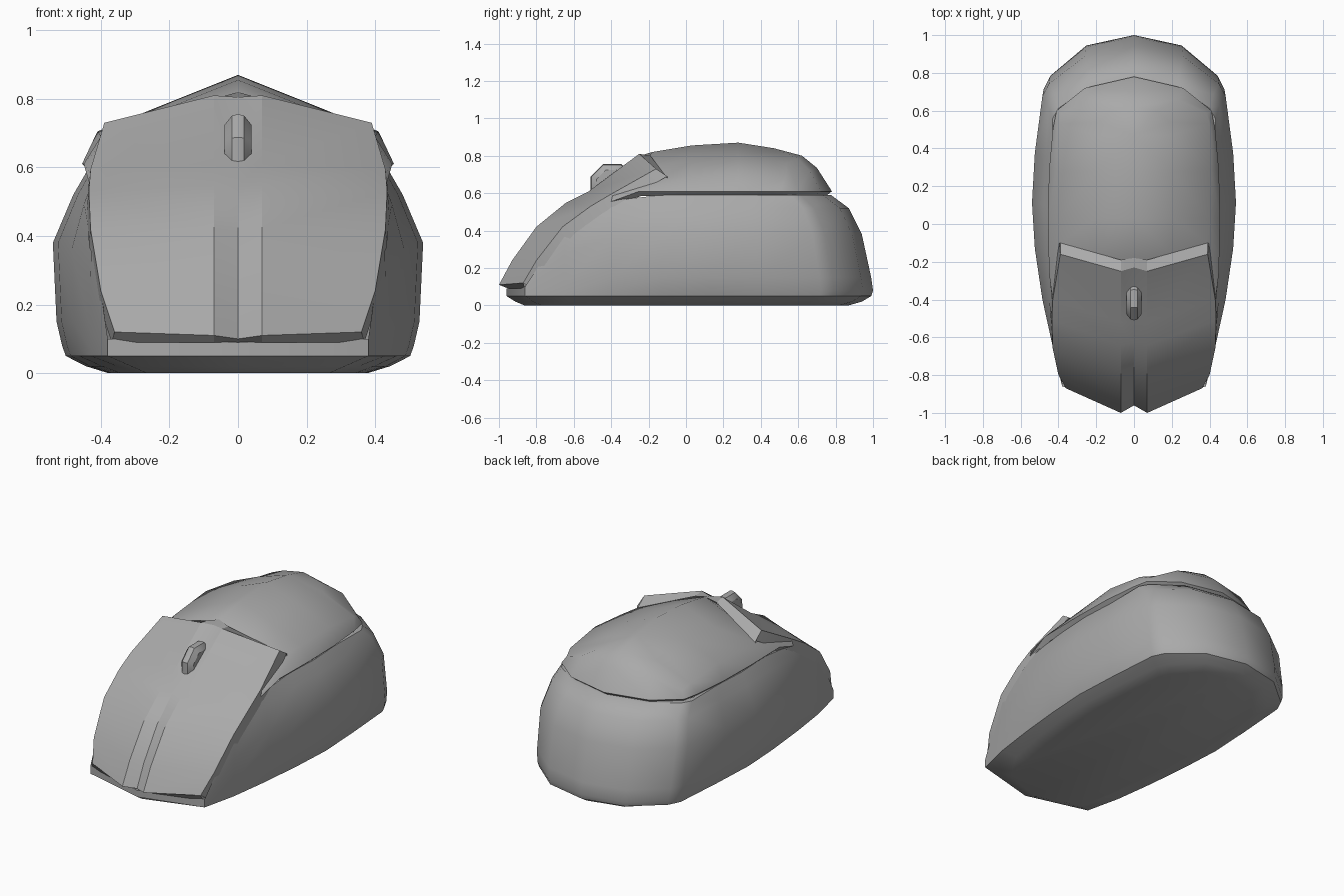
import bpy
import bmesh
import math

default_cube = bpy.data.objects.get("Cube")
if default_cube:
    bpy.data.objects.remove(default_cube, do_unlink=True)

grey = bpy.data.materials.new("mid_grey")
grey.use_nodes = True
grey.diffuse_color = (0.4, 0.4, 0.4, 1)
shader = next(n for n in grey.node_tree.nodes if n.type == 'BSDF_PRINCIPLED')
shader.inputs["Base Color"].default_value = grey.diffuse_color


def loft(name, rows, angle, mirrored=True, wrap=False, cap_first=False):
    """Skin a grid of points; mirrored grids hold the half with x >= 0."""
    bm = bmesh.new()
    grid = [[bm.verts.new(point) for point in row] for row in rows]
    pairs = list(zip(grid, grid[1:]))
    if wrap:
        pairs.append((grid[-1], grid[0]))
    for lower, upper in pairs:
        for i in range(len(lower) - 1):
            bm.faces.new((lower[i], lower[i + 1], upper[i + 1], upper[i]))
    if cap_first:
        bm.faces.new(grid[0])
    if mirrored:
        bmesh.ops.mirror(bm, geom=bm.verts[:] + bm.edges[:] + bm.faces[:],
                         axis='X', merge_dist=0.0005)
    bmesh.ops.remove_doubles(bm, verts=bm.verts[:], dist=0.0005)
    bmesh.ops.dissolve_degenerate(bm, edges=bm.edges[:], dist=0.0001)
    bmesh.ops.recalc_face_normals(bm, faces=bm.faces[:])
    mesh = bpy.data.meshes.new(name)
    bm.to_mesh(mesh)
    bm.free()
    mesh.materials.append(grey)
    obj = bpy.data.objects.new(name, mesh)
    bpy.context.collection.objects.link(obj)
    bpy.ops.object.select_all(action='DESELECT')
    obj.select_set(True)
    bpy.context.view_layer.objects.active = obj
    bpy.ops.object.shade_smooth_by_angle(angle=math.radians(angle))
    return obj


# Lower shell: a plan outline (x, y, rim height), pulled in level by level
outline = [(0, -.96, .09), (.38, -.86, .1), (.43, -.65, .42), (.485, -.4, .56),
           (.525, -.13, .59), (.54, .12, .59), (.525, .4, .59), (.485, .72, .59),
           (.45, .79, .59), (.26, .945, .59), (0, 1, .59)]
# level height, width scale, rear length scale, front length scale
levels = [(0, .7, .87, .9), (.02, .82, .94, .95), (.05, .93, .99, 1),
          (.08, .95, 1, 1), (.15, .98, .99, 1), (.38, 1, .94, 1),
          (.52, .89, .87, 1), (.59, .815, .775, 1), (.59, .74, .72, .98)]


def shell_point(column, level):
    x, y, rim = column
    height, width, rear, front = level
    weight = min(1, max(0, (y + .67) / .4))
    if y > .7:
        weight = .6
    if height < .05:
        weight = 1
    z = height
    if height > .05:
        z = .05 + (height - .05) * (rim - .05) / .54
    return (x * (1 - (1 - width) * weight), y * (rear if y > 0 else front), z)


shell_rows = [[shell_point(column, level) for column in outline] for level in levels]
loft("lower_shell", shell_rows, 40, cap_first=True)

# Palm rest: lip, shoulder, middle and spine lines, each running front to rear
lip = [(.43, -.44, .54), (.45, -.25, .61), (.455, .03, .61), (.45, .28, .61),
       (.43, .5, .61), (.41, .6, .61), (.26, .72, .61), (0, .78, .61)]
shoulder = [(.43, -.4, .585), (.39, -.1, .68), (.4, .03, .69), (.41, .28, .705),
            (.4, .53, .675), (.385, .585, .65), (.235, .66, .72), (0, .7, .735)]
middle = [(.2, -.4, .6), (.2, -.16, .75), (.2, .03, .775), (.2, .28, .79),
          (.2, .47, .775), (.19, .54, .76), (.12, .6, .785), (0, .62, .8)]
spine = [(0, -.4, .6), (0, -.18, .82), (0, .03, .855), (0, .28, .87)]
spine += [(0, .47, .84)] * 4
under_lip = [(x * .94, y * .96, z - .025) for x, y, z in lip]
loft("palm_rest", [under_lip, lip, shoulder, middle, spine], 48)

# Button plate: paired ridge and outer edge stations with a fading groove
ridge = [(-1, .11), (-.93, .24), (-.8, .42), (-.64, .55), (-.52, .61), (-.25, .81)]
edge = [(.36, -.87, .12), (.4, -.8, .24), (.43, -.66, .42),
        (.435, -.51, .53), (.43, -.4, .595), (.39, -.16, .73)]
groove = [.04, .035, .03, .015, 0, .02]
plate_rows = [[(0, -.94, .09), (.07, -.95, .09), (.37, -.86, .09), (.37, -.84, .09)]]
for (y, z), (ex, ey, ez), depth in zip(ridge, edge, groove):
    plate_rows.append([(0, y + depth, z - depth / 4), (.07, y, z),
                       (ex, ey, ez), (ex + .005, ey + .06, ez - .04)])
plate_rows.append([(0, -.18, .82), (.07, -.19, .8), (.39, -.1, .68), (.395, -.1, .67)])
loft("button_plate", plate_rows, 22)

# Scroll wheel: an eight-sided bevelled disc
tread = [(-.04, .05), (-.04, .09), (-.018, .12), (0, .125),
         (.018, .12), (.04, .09), (.04, .05)]
wheel_rows = []
for step in range(8):
    turn = math.tau * (step + .5) / 8
    wheel_rows.append([(x, r * math.cos(turn) - .395, r * math.sin(turn) + .64)
                       for x, r in tread])
loft("scroll_wheel", wheel_rows, 30, mirrored=False, wrap=True)
